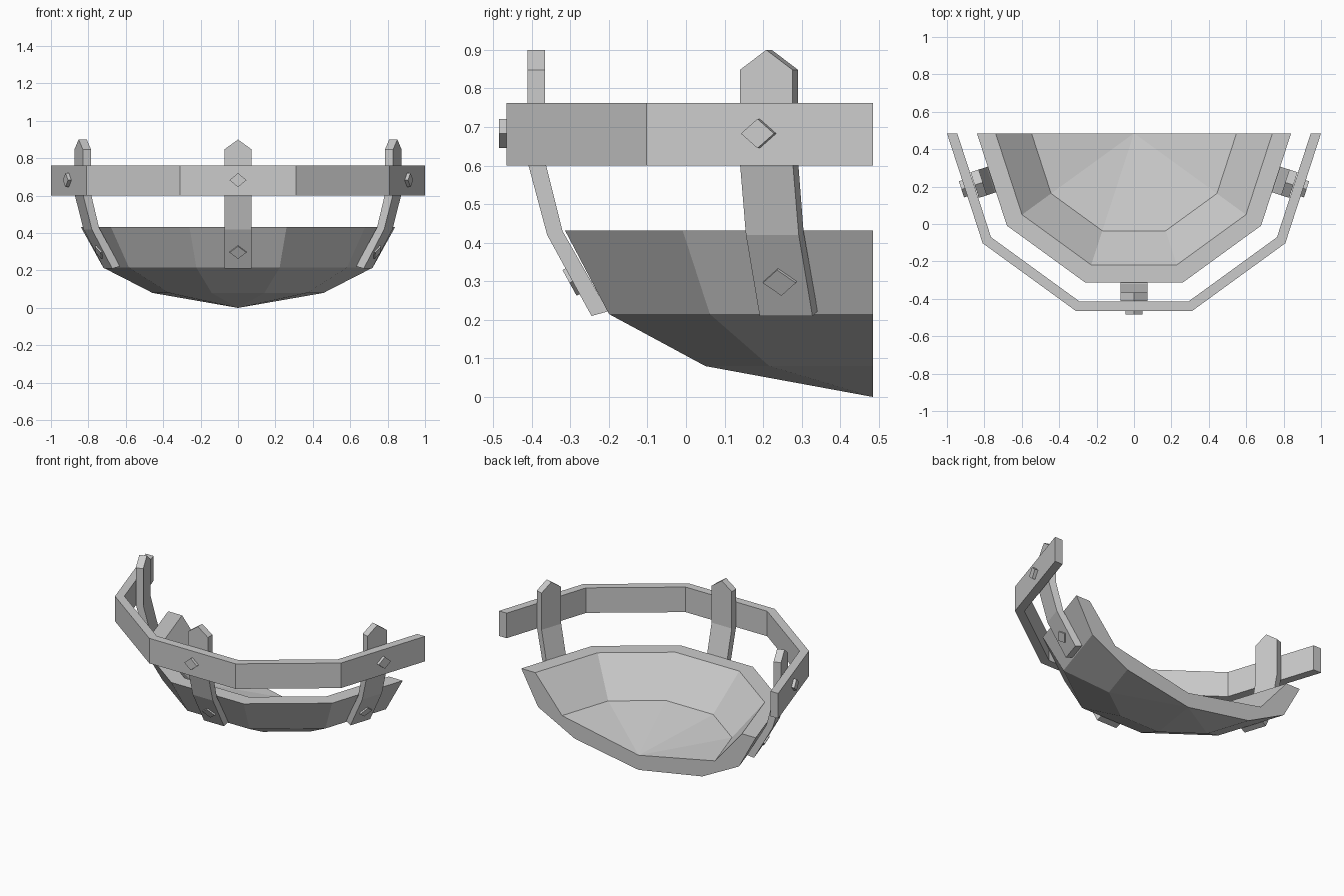
import bpy, bmesh, math
from mathutils import Matrix, Vector

if "Cube" in bpy.data.objects:
    bpy.data.objects.remove(bpy.data.objects["Cube"])

CY = 0.485                                   # y of the axis all parts turn around
STRAP_ANGLES = (-72, 0, 72)                  # straps sit on three flats of the decagon


def finish(bm, name):
    bmesh.ops.remove_doubles(bm, verts=bm.verts, dist=1e-5)
    bmesh.ops.recalc_face_normals(bm, faces=bm.faces)
    mesh = bpy.data.meshes.new(name)
    bm.to_mesh(mesh)
    bm.free()
    obj = bpy.data.objects.new(name, mesh)
    bpy.context.collection.objects.link(obj)
    return obj


def half_lathe(name, profile):
    """Turn a closed (radius, z) profile through the front half of a decagon."""
    bm = bmesh.new()
    rows = []
    for i in range(6):
        a = math.pi * (1 + i / 5)
        rows.append([bm.verts.new((r * math.cos(a), CY + r * math.sin(a), z))
                     for r, z in profile])
    n = len(profile)
    for a, b in zip(rows, rows[1:]):
        for j in range(n):
            k = (j + 1) % n
            if profile[j][0] or profile[k][0]:
                bm.faces.new((a[j], a[k], b[k], b[j]))
    bm.faces.new(rows[0])
    bm.faces.new(rows[-1])
    return finish(bm, name)


def prism(bm, front, back):
    """Close two matching outlines into a solid."""
    f = [bm.verts.new(p) for p in front]
    b = [bm.verts.new(p) for p in back]
    bm.faces.new(f)
    bm.faces.new(b)
    for i in range(len(f)):
        j = (i + 1) % len(f)
        bm.faces.new((f[i], f[j], b[j], b[i]))


def place(obj, angle):
    obj.matrix_world = Matrix.Translation((0, CY, 0)) @ Matrix.Rotation(math.radians(angle), 4, 'Z')


def strap(angle):
    outer = [(0.73, 0.21), (0.845, 0.42), (0.896, 0.61), (0.896, 0.848)]
    inner = [(0.687, 0.222), (0.805, 0.43), (0.85, 0.61), (0.85, 0.848)]
    w = 0.072
    bm = bmesh.new()
    rows = [[bm.verts.new(p) for p in ((-w, -ro, zo), (w, -ro, zo), (w, -ri, zi), (-w, -ri, zi))]
            for (ro, zo), (ri, zi) in zip(outer, inner)]
    for a, b in zip(rows, rows[1:]):
        for j in range(4):
            k = (j + 1) % 4
            bm.faces.new((a[j], a[k], b[k], b[j]))
    bm.faces.new(rows[0])
    # pointed top
    t = rows[-1]
    pf = bm.verts.new((0, -0.896, 0.9))
    pb = bm.verts.new((0, -0.85, 0.9))
    bm.faces.new((t[0], t[1], pf))
    bm.faces.new((t[2], t[3], pb))
    bm.faces.new((t[1], t[2], pb, pf))
    bm.faces.new((t[3], t[0], pf, pb))
    place(finish(bm, "strap"), angle)


def stud(name, angle, centre, up, out, height):
    """Diamond stud standing proud of a face."""
    c, u, o = Vector(centre), Vector(up).normalized(), Vector(out).normalized()
    x = Vector((1, 0, 0))
    outline = [c + x * 0.045, c + u * 0.038, c - x * 0.045, c - u * 0.038]
    bm = bmesh.new()
    prism(bm, [p + o * height for p in outline], [p - o * 0.015 for p in outline])
    place(finish(bm, name), angle)


# bowl: outer wall up to the flat rim, then down the inside
half_lathe("half_bowl", [(0, 0), (0.457, 0.08), (0.72, 0.215), (0.84, 0.432),
                         (0.74, 0.432), (0.548, 0.205), (0, 0.095)])

# band around the bowl
half_lathe("hoop", [(1, 0.6), (1, 0.762), (0.945, 0.762), (0.945, 0.6)])

# straps with an upper and a lower stud each
for ang in STRAP_ANGLES:
    strap(ang)
    stud("hoop_stud", ang, (0, -0.951, 0.683), (0, 0, 1), (0, -1, 0), 0.019)
    stud("strap_stud", ang, (0, -0.779, 0.3), (0, -0.115, 0.21), (0, -0.21, -0.115), 0.009)
